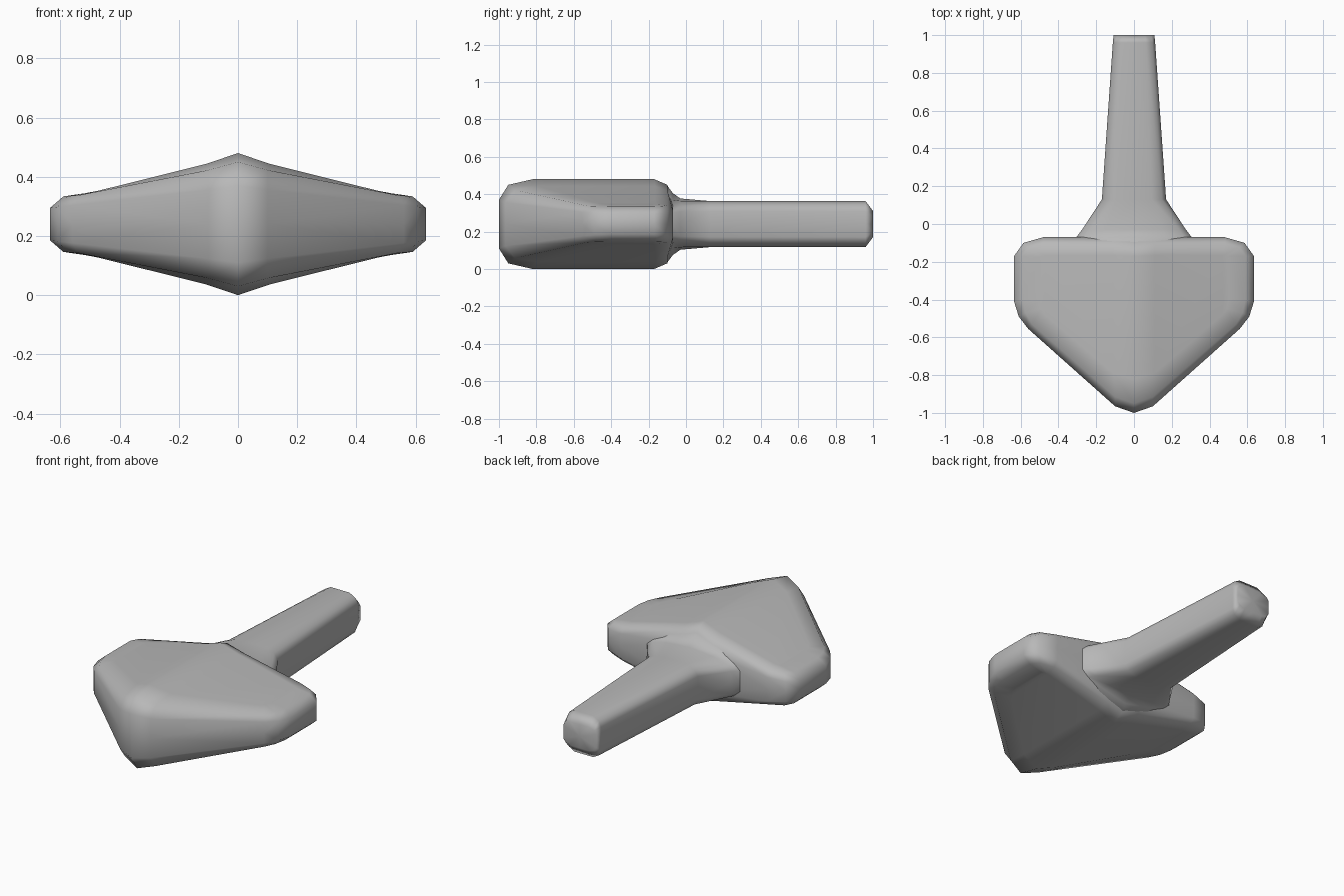
import bpy
import bmesh

if "Cube" in bpy.data.objects:
    bpy.data.objects.remove(bpy.data.objects["Cube"])

MID_Z = 0.24  # height of the horizontal symmetry plane

grey = bpy.data.materials.new("mid_grey")
grey.diffuse_color = (.48, .48, .48, 1)
grey.use_nodes = True
grey.node_tree.nodes["Principled BSDF"].inputs["Base Color"].default_value = grey.diffuse_color


def lerp_table(x, table):
    for (x0, v0), (x1, v1) in zip(table, table[1:]):
        if x <= x1:
            return v0 + (v1 - v0) * (x - x0) / (x1 - x0)
    return table[-1][1]


def build_quarter(name, rings, cap):
    """Loft rings of points (x >= 0, z >= 0), then mirror in x and z."""
    bm = bmesh.new()
    rows = [[bm.verts.new(p) for p in ring] for ring in rings]
    for a, b in zip(rows, rows[1:]):
        for i in range(len(a) - 1):
            bm.faces.new((a[i], a[i + 1], b[i + 1], b[i]))
    cap(bm, rows[-1])
    bmesh.ops.recalc_face_normals(bm, faces=bm.faces)
    bm.normal_update()
    # the open shell must face outwards: its highest face points up
    if max(bm.faces, key=lambda f: f.calc_center_median().z).normal.z < 0:
        bmesh.ops.reverse_faces(bm, faces=bm.faces)
    for f in bm.faces:
        f.smooth = True
    mesh = bpy.data.meshes.new(name)
    bm.to_mesh(mesh)
    bm.free()
    mesh.materials.append(grey)
    ob = bpy.data.objects.new(name, mesh)
    bpy.context.collection.objects.link(ob)
    ob.location.z = MID_Z
    mod = ob.modifiers.new("mirror", 'MIRROR')
    mod.use_axis = (True, False, True)
    mod.merge_threshold = 0.0005
    ob.modifiers.new("flat_panels", 'WEIGHTED_NORMAL')
    return ob


# Head: half outlines running from front to back, at wall, bevel and top level
wall = [(0, -1), (.1, -.965), (.56, -.555), (.61, -.49), (.635, -.41),
        (.635, -.17), (.585, -.1), (.48, -.07), (.11, -.07), (0, -.07)]
bevel = [(0, -.95), (.1, -.915), (.54, -.53), (.575, -.47), (.59, -.4),
         (.59, -.17), (.56, -.125), (.48, -.1), (.11, -.1), (0, -.1)]
top = [(0, -.82), (.11, -.79), (.47, -.48), (.49, -.45), (.5, -.4),
       (.5, -.18), (.49, -.17), (.47, -.165), (.11, -.165), (0, -.17)]
wall_h = [(0, .13), (.11, .115), (.635, .055)]
bevel_h = [(0, .21), (.11, .18), (.48, .102), (.6, .093)]
top_h = [(0, .24), (.11, .203), (.5, .106)]

head_rings = [[(x, y, 0) for x, y in wall]]
for outline, heights in ((wall, wall_h), (bevel, bevel_h), (top, top_h)):
    head_rings.append([(x, y, lerp_table(x, heights)) for x, y in outline])


def head_cap(bm, row):
    n = len(row)
    for i in range(n // 2 - 1):
        bm.faces.new((row[i], row[i + 1], row[n - 2 - i], row[n - 1 - i]))


build_quarter("head", head_rings, head_cap)

# Handle: rounded section swept along y; each station has position, half width,
# half height and how far the section slopes to match the ridged head
section = [(1, 0, 0), (1, .56, .2), (.87, .84, .28), (.55, 1, .24), (0, 1, 0)]
stations = [(-.14, .31, .19, 1), (-.1, .315, .205, 1), (-.07, .305, .165, .9),
            (-.03, .275, .137, .4), (.13, .17, .123, 0),
            (.96, .112, .123, 0), (1, .108, .07, 0)]
handle_rings = [[(u * w, y, (v - s * t) * h) for u, v, s in section]
                for y, w, h, t in stations]


def handle_cap(bm, row):
    centre = bm.verts.new((0, 1, 0))
    bm.faces.new(row + [centre])


build_quarter("handle", handle_rings, handle_cap)
